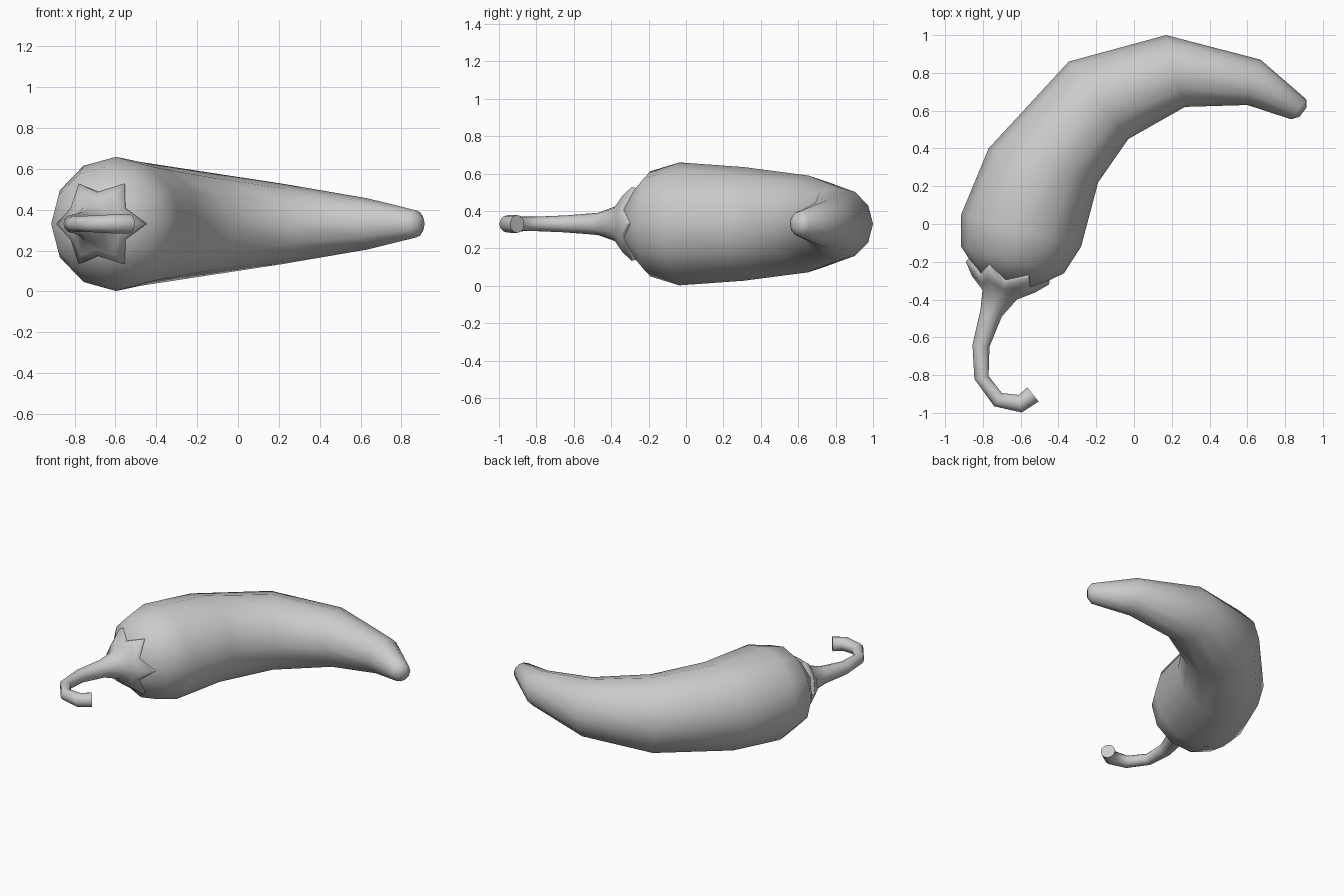
import bpy, math
from mathutils import Vector

if "Cube" in bpy.data.objects:
    bpy.data.objects.remove(bpy.data.objects["Cube"])

SIDES = 12
ZC = 0.331
UP = Vector((0, 0, 1))


def ring(ax, ay, bx, by, scale=1.0):
    """Round cross-section whose in-plane diameter runs from a to b."""
    a, b = Vector((ax, ay, ZC)), Vector((bx, by, ZC))
    c, h = (a + b) / 2, (a - b) / 2 * scale
    r = h.length
    return [c + h * math.cos(t) + UP * r * math.sin(t)
            for t in (2 * math.pi * i / SIDES for i in range(SIDES))]


def star(tips, valleys):
    """Alternate the points of two rings to get a six-pointed ring."""
    return [tips[i] if i % 2 == 0 else valleys[i] for i in range(SIDES)]


def loft(name, rings, angle=180):
    verts = [v for r in rings for v in r]
    n = SIDES
    faces = [(k * n + i, k * n + (i + 1) % n, (k + 1) * n + (i + 1) % n, (k + 1) * n + i)
             for k in range(len(rings) - 1) for i in range(n)]
    faces.append(tuple(range(n - 1, -1, -1)))
    faces.append(tuple(range((len(rings) - 1) * n, len(rings) * n)))
    me = bpy.data.meshes.new(name)
    me.from_pydata(verts, [], faces)
    ob = bpy.data.objects.new(name, me)
    bpy.context.collection.objects.link(ob)
    bpy.context.view_layer.objects.active = ob
    ob.select_set(True)
    bpy.ops.object.mode_set(mode='EDIT')
    bpy.ops.mesh.select_all(action='SELECT')
    bpy.ops.mesh.normals_make_consistent(inside=False)
    bpy.ops.object.mode_set(mode='OBJECT')
    bpy.ops.object.shade_smooth_by_angle(angle=math.radians(angle))
    ob.select_set(False)
    return ob


# Curved, tapering pepper body: outer / inner outline points per ring
body = [
    (-0.815, -0.274, -0.545, -0.346),
    (-0.915, -0.12, -0.37, -0.26),
    (-0.915, 0.05, -0.28, -0.12),
    (-0.77, 0.40, -0.19, 0.22),
    (-0.345, 0.86, -0.03, 0.45),
    (0.17, 1.0, 0.27, 0.62),
    (0.67, 0.87, 0.60, 0.63),
    (0.912, 0.66, 0.83, 0.555),
    (0.914, 0.617, 0.876, 0.567),
]
loft("pepper_body", [ring(*p) for p in body])

# Star-shaped calyx flowing into the hooked stem
tip = (-0.89, -0.20, -0.45, -0.32)
valley = (-0.84, -0.28, -0.54, -0.36)
under_tip = (-0.872, -0.178, -0.446, -0.294)
under_valley = (-0.83, -0.255, -0.53, -0.335)
stem = [
    (-0.802, -0.35, -0.62, -0.40),
    (-0.812, -0.45, -0.70, -0.49),
    (-0.855, -0.64, -0.765, -0.65),
    (-0.845, -0.82, -0.77, -0.805),
    (-0.74, -0.965, -0.70, -0.895),
    (-0.595, -0.998, -0.61, -0.905),
    (-0.505, -0.94, -0.565, -0.865),
]
calyx = [
    star(ring(*under_tip), ring(*under_valley)),
    star(ring(*tip), ring(*valley)),
    star(ring(-0.86, -0.272, -0.522, -0.362), ring(-0.817, -0.315, -0.573, -0.375)),
]
loft("calyx_and_stem", calyx + [ring(*p) for p in stem], 75)
